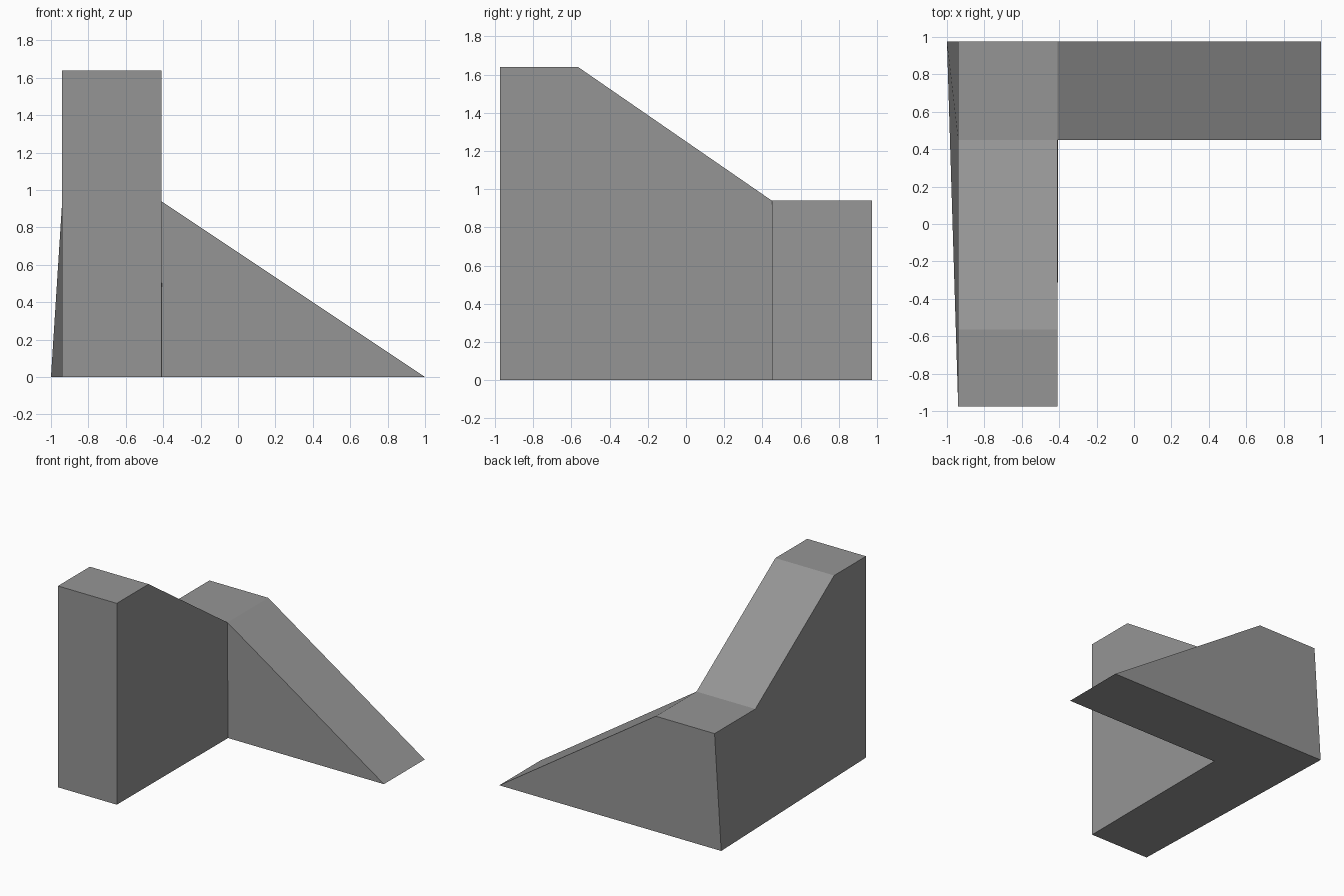
import bpy, bmesh
from mathutils import Vector

cube = bpy.data.objects.get("Cube")
if cube:
    bpy.data.objects.remove(cube, do_unlink=True)

grey = bpy.data.materials.new("plain grey")
grey.use_nodes = True
colour = (0.3, 0.3, 0.3, 1)
grey.diffuse_color = colour
grey.node_tree.nodes["Principled BSDF"].inputs["Base Color"].default_value = colour

OUTER, INNER, TIP = -0.94, -0.41, 1.0

# Side outline of the tall wall (y, z): tower, slope, low landing
outline = {
    "front_foot": (-0.975, 0), "tower_front": (-0.975, 1.64),
    "tower_back": (-0.565, 1.64), "bend": (0.45, 0.94),
    "landing_back": (0.975, 0.94), "back_foot": (0.975, 0), "mid_foot": (0.45, 0),
}
bm = bmesh.new()
left = {n: bm.verts.new((OUTER, y, z)) for n, (y, z) in outline.items()}
right = {n: bm.verts.new((INNER, y, z)) for n, (y, z) in outline.items()}
bm.faces.new(left.values())
bm.faces.new(right.values())
names = list(outline)
for a, b in zip(names, names[1:] + names[:1]):
    bm.faces.new((left[a], left[b], right[b], right[a]))

# Fold both sides at the bend, then flare the outer foot outwards
for side in (left, right):
    bmesh.ops.connect_verts(bm, verts=[side["bend"], side["mid_foot"]])
    bmesh.ops.connect_verts(bm, verts=[side["bend"], side["front_foot"]])
bmesh.ops.connect_verts(bm, verts=[left["bend"], left["back_foot"]])
left["back_foot"].co.x = -1.0
left["mid_foot"].co.x = -0.984
right["mid_foot"].co.x = -0.405

# Ramp: pull the landing's inner side out and collapse it to a ground edge
landing = [right[n] for n in ("bend", "landing_back", "back_foot", "mid_foot")]
side_face = next(f for f in bm.faces if set(f.verts) == set(landing))
pulled = bmesh.ops.extrude_face_region(bm, geom=[side_face])["geom"]
if side_face.is_valid:
    bmesh.ops.delete(bm, geom=[side_face], context='FACES_ONLY')
for v in pulled:
    if isinstance(v, bmesh.types.BMVert):
        v.co = Vector((TIP, v.co.y, 0))
bmesh.ops.remove_doubles(bm, verts=bm.verts, dist=0.0001)
bmesh.ops.recalc_face_normals(bm, faces=bm.faces)

mesh = bpy.data.meshes.new("corner_ramp")
bm.to_mesh(mesh)
bm.free()
mesh.materials.append(grey)
bpy.context.collection.objects.link(bpy.data.objects.new("corner_ramp", mesh))
